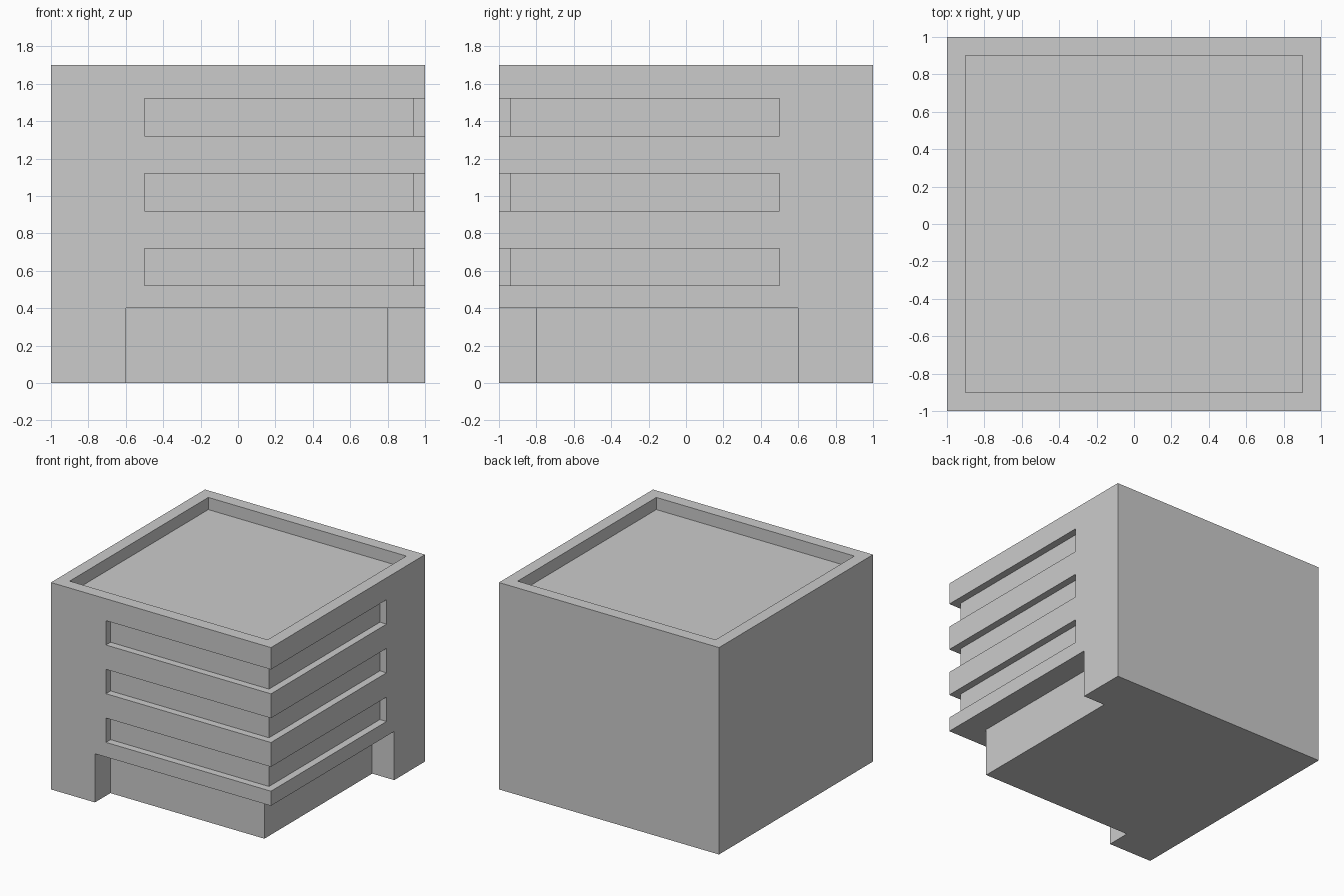
import bpy
import bmesh

if "Cube" in bpy.data.objects:
    bpy.data.objects.remove(bpy.data.objects["Cube"])


def add_prism(bm, profile, z0, z1):
    """Closed vertical prism from a counter-clockwise plan outline."""
    face = bm.faces.new([bm.verts.new((x, y, z0)) for x, y in profile])
    ext = bmesh.ops.extrude_face_region(bm, geom=[face], use_keep_orig=True)
    top = [v for v in ext["geom"] if isinstance(v, bmesh.types.BMVert)]
    bmesh.ops.translate(bm, verts=top, vec=(0, 0, z1 - z0))


def make_object(name, bm):
    bmesh.ops.recalc_face_normals(bm, faces=bm.faces)
    mesh = bpy.data.meshes.new(name)
    bm.to_mesh(mesh)
    bm.free()
    obj = bpy.data.objects.new(name, mesh)
    bpy.context.collection.objects.link(obj)
    return obj


def square(r):
    return [(-r, -r), (r, -r), (r, r), (-r, r)]


def corner_band(start, depth):
    """L-shaped plan wrapping the front right corner."""
    s, i, o = start, 1 - depth, 1.2
    return [(s, -o), (o, -o), (o, -s), (i, -s), (i, -i), (s, -i)]


# Main block
bm = bmesh.new()
add_prism(bm, square(1), 0, 1.7)
building = make_object("building", bm)

# Recesses: sunken roof, ground floor, three window bands
bm = bmesh.new()
add_prism(bm, square(0.9), 1.6, 1.9)
add_prism(bm, corner_band(-0.6, 0.2), -0.2, 0.4)
for floor in range(3):
    z = 0.52 + 0.4 * floor
    add_prism(bm, corner_band(-0.5, 0.06), z, z + 0.2)
cutter = make_object("recess_cutter", bm)
cutter.hide_render = True

# Carve the recesses and drop the cutter
mod = building.modifiers.new("recesses", "BOOLEAN")
mod.operation = "DIFFERENCE"
mod.solver = "EXACT"
mod.object = cutter
bpy.context.view_layer.objects.active = building
bpy.ops.object.modifier_apply(modifier=mod.name)
bpy.data.objects.remove(cutter)
